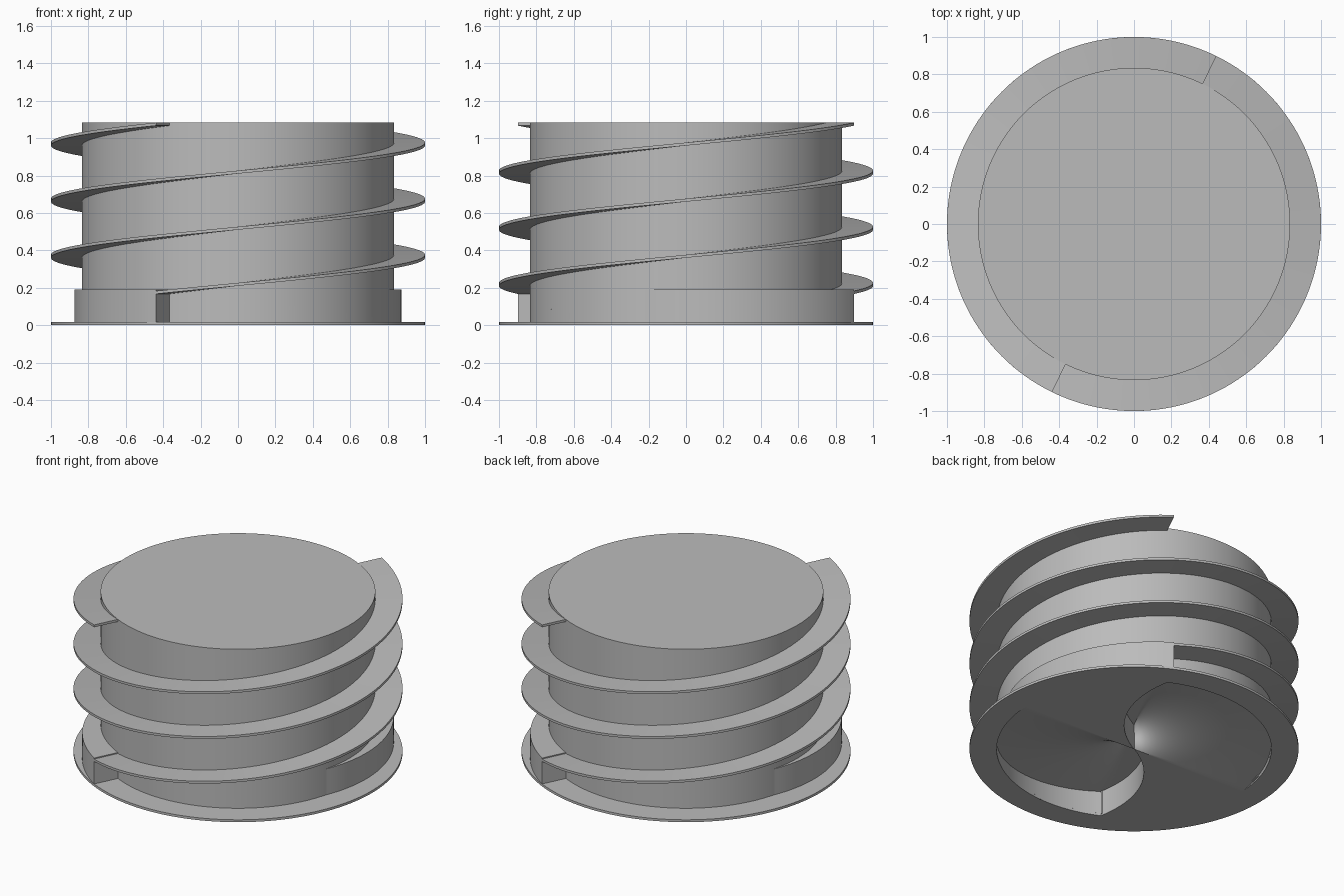
import bpy, bmesh, math
from math import radians, pi, cos, sin

if "Cube" in bpy.data.objects:
    bpy.data.objects.remove(bpy.data.objects["Cube"])

# Main sizes
CORE, RIM, DISC, TOP = 0.835, 1.0, 0.016, 1.083
START = radians(-116)      # angle where each thread starts
LEAD = 0.6                 # thread rise per turn
COLLAR_TOP, SCOOP = 0.19, 0.17
SEGS = 144

grey = bpy.data.materials.new("plain grey")
grey.use_nodes = True
colour = (0.5, 0.5, 0.5, 1)
grey.diffuse_color = colour
grey.node_tree.nodes["Principled BSDF"].inputs["Base Color"].default_value = colour


def polar(r, a, z):
    return (r * cos(a), r * sin(a), z)


def finish(bm, name):
    bmesh.ops.remove_doubles(bm, verts=bm.verts, dist=1e-5)
    bmesh.ops.dissolve_degenerate(bm, edges=bm.edges, dist=1e-5)
    bmesh.ops.recalc_face_normals(bm, faces=bm.faces)
    mesh = bpy.data.meshes.new(name)
    bm.to_mesh(mesh)
    bm.free()
    mesh.materials.append(grey)
    obj = bpy.data.objects.new(name, mesh)
    bpy.context.collection.objects.link(obj)
    bpy.ops.object.select_all(action='DESELECT')
    obj.select_set(True)
    bpy.context.view_layer.objects.active = obj
    bpy.ops.object.shade_smooth_by_angle(angle=radians(30))
    return obj


def skin(bm, rows):
    """Join neighbouring rows of points with quads."""
    rows = [[bm.verts.new(p) for p in row] for row in rows]
    for a, b in zip(rows, rows[1:]):
        for i in range(len(a) - 1):
            bm.faces.new((a[i], a[i + 1], b[i + 1], b[i]))


def sweep(name, section, begin, end, steps):
    """Sweep a closed (radius, height) section around the axis and cap it."""
    bm = bmesh.new()
    loops = []
    for i in range(steps + 1):
        t = i / steps
        a = begin + (end - begin) * t
        loops.append([bm.verts.new(polar(r, a, z)) for r, z in section(t)])
    n = len(loops[0])
    for a, b in zip(loops, loops[1:]):
        for i in range(n):
            j = (i + 1) % n
            bm.faces.new((a[i], a[j], b[j], b[i]))
    bm.faces.new(loops[0])
    bm.faces.new(loops[-1])
    return finish(bm, name)


def thread_section(t):
    top = TOP - LEAD * 1.5 * (1 - t)
    low = top - DISC
    return [(CORE - 0.002, low), (RIM, low), (RIM, top), (CORE - 0.002, top)]


def collar_section(t):
    r = CORE + 0.001 + (RIM - CORE - 0.001) * t
    return [(CORE - 0.01, 0.01), (r, 0.01), (r, COLLAR_TOP), (CORE - 0.01, COLLAR_TOP)]


# Two threads and two spiral collars, half a turn apart
for side, turn in (("front", 0), ("back", pi)):
    a = START + turn
    sweep(side + "_thread", thread_section, a, a + 3 * pi, 216)
    sweep(side + "_collar", collar_section, a - radians(79), a, 32)

# Core with base flange
bm = bmesh.new()
profile = [(CORE, 0), (RIM, 0), (RIM, DISC), (CORE, DISC), (CORE, TOP)]
skin(bm, [[polar(r, 2 * pi * i / SEGS, z) for i in range(SEGS + 1)] for r, z in profile])
bm.faces.new([bm.verts.new(polar(CORE, 2 * pi * i / SEGS, TOP)) for i in range(SEGS)])

# Underside: two ramped scoops with curved walls, and flat sectors between
RAMP_END = radians(-3)
RINGS, STEPS = 24, 48


def wall_angle(r):
    t = r / CORE
    return START - math.atan2(0.62 * t * (1 - t), r)


def ramp_height(a):
    return min(SCOOP, SCOOP * (RAMP_END - a) / (RAMP_END - START))


radii = [max(0.002, CORE * j / RINGS) for j in range(RINGS + 1)]
for turn in (0, pi):
    ramp, flat, wall = [], [], []
    for r in radii:
        a0 = wall_angle(r)
        angles = [a0 + (RAMP_END - a0) * i / STEPS for i in range(STEPS + 1)]
        ramp.append([polar(r, a + turn, ramp_height(a)) for a in angles])
        span = a0 + pi - RAMP_END
        flat.append([polar(r, RAMP_END + span * i / STEPS + turn, 0) for i in range(STEPS + 1)])
        wall.append([polar(r, a0 + turn, 0), polar(r, a0 + turn, ramp_height(a0))])
    rim_wall = [[p, (p[0], p[1], 0)] for p in ramp[-1]]
    for rows in (ramp, flat, wall, rim_wall):
        skin(bm, rows)
finish(bm, "core_and_base")
